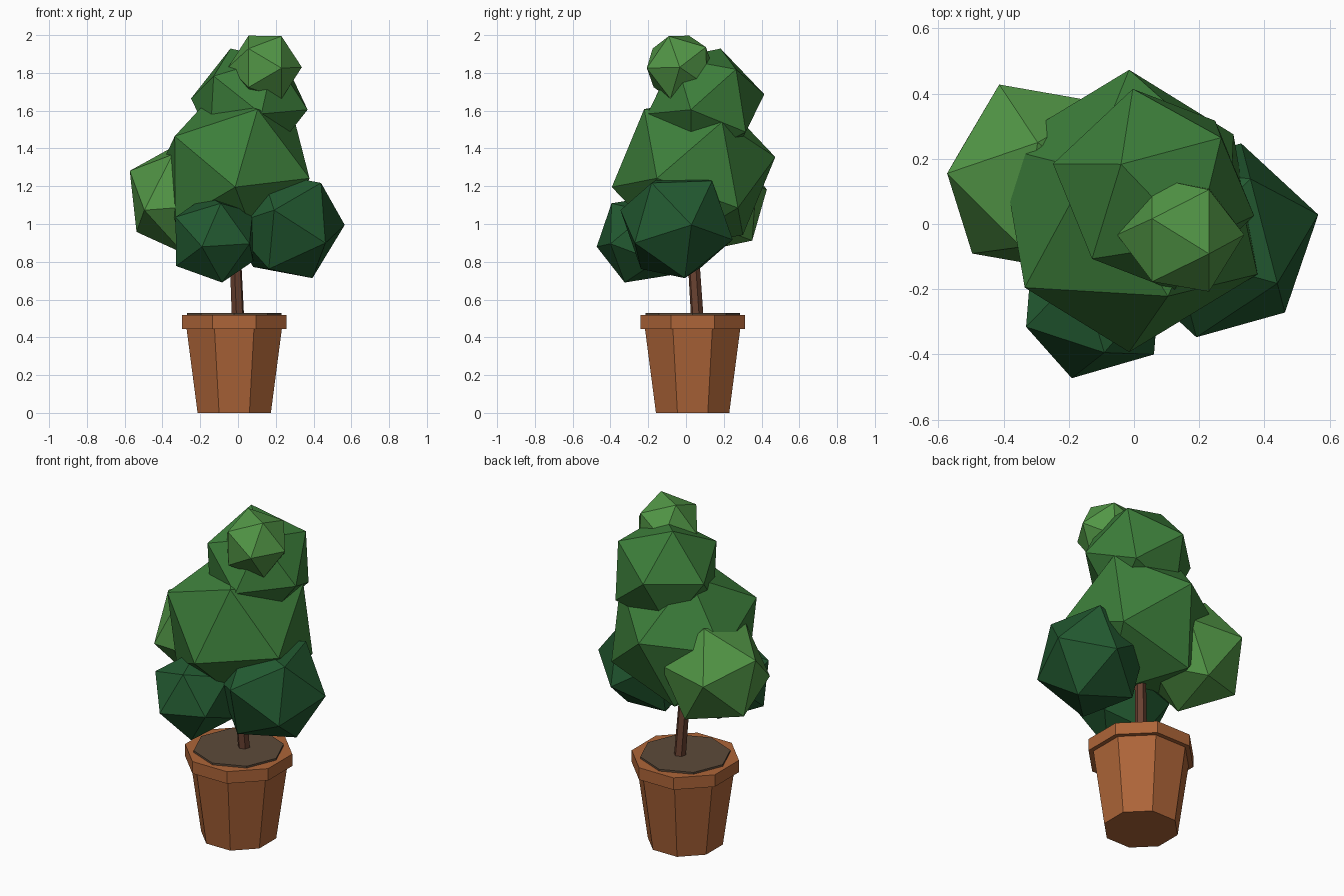
import bpy, bmesh, math
from mathutils import Vector, Matrix

if "Cube" in bpy.data.objects:
    bpy.data.objects.remove(bpy.data.objects["Cube"])


def material(name, rgb):
    m = bpy.data.materials.new(name)
    m.diffuse_color = (*rgb, 1)
    m.use_nodes = True
    m.node_tree.nodes["Principled BSDF"].inputs["Base Color"].default_value = m.diffuse_color
    return m


DARK = material("dark_leaf_green", (0.016, 0.10, 0.030))
MID = material("leaf_green", (0.045, 0.205, 0.042))
LIGHT = material("light_leaf_green", (0.084, 0.305, 0.061))
CLAY = material("terracotta", (0.42, 0.13, 0.04))
BARK = material("bark_brown", (0.14, 0.053, 0.03))
EARTH = material("soil_brown", (0.107, 0.069, 0.042))


def add_object(name, bm, mat):
    bmesh.ops.recalc_face_normals(bm, faces=bm.faces)
    mesh = bpy.data.meshes.new(name)
    bm.to_mesh(mesh)
    bm.free()
    mesh.materials.append(mat)
    obj = bpy.data.objects.new(name, mesh)
    bpy.context.collection.objects.link(obj)
    return obj


def loft(name, rings, sides, turn, mat):
    """Closed solid through polygon rings given as (x, y, z, radius)."""
    bm = bmesh.new()
    loops = []
    for x, y, z, r in rings:
        angles = [turn + 2 * math.pi * i / sides for i in range(sides)]
        loops.append([bm.verts.new((x + r * math.cos(a), y + r * math.sin(a), z)) for a in angles])
    for low, high in zip(loops, loops[1:]):
        for i in range(sides):
            j = (i + 1) % sides
            bm.faces.new((low[i], low[j], high[j], high[i]))
    bm.faces.new(loops[0][::-1])
    bm.faces.new(loops[-1])
    return add_object(name, bm, mat)


def leaf_ball(name, centre, radius, pole, neighbour, mat):
    """Icosahedron turned so one corner points along pole and the next toward neighbour."""
    z = Vector(pole).normalized()
    side = Vector(neighbour)
    x = (side - z * side.dot(z)).normalized()
    y = z.cross(x)
    bm = bmesh.new()
    ring = []
    for k in range(2):
        s = 1 - 2 * k
        top = bm.verts.new(z * s * radius)
        loop = []
        for i in range(5):
            a = math.radians(72 * i + 36 * k)
            d = (x * math.cos(a) + y * math.sin(a)) * 2 + z * s
            loop.append(bm.verts.new(d / math.sqrt(5) * radius))
        for i in range(5):
            bm.faces.new((top, loop[i], loop[(i + 1) % 5]))
        ring.append(loop)
    for i in range(5):
        j = (i + 1) % 5
        bm.faces.new((ring[0][i], ring[1][i], ring[0][j]))
        bm.faces.new((ring[1][i], ring[1][j], ring[0][j]))
    bmesh.ops.transform(bm, matrix=Matrix.Translation(centre), verts=bm.verts)
    return add_object(name, bm, mat)


# Pot with its thick rim, and soil on top
PX, PY, FLAT = -0.02, 0.035, math.pi / 8
loft("pot", [(PX, PY, 0, 0.21), (PX, PY, 0.46, 0.275)], 8, FLAT, CLAY)
loft("pot_rim", [(PX, PY, 0.445, 0.30), (PX, PY, 0.517, 0.30)], 8, FLAT, CLAY)
loft("soil", [(PX, PY, 0.48, 0.25), (PX, PY, 0.528, 0.25)], 8, 0, EARTH)

# Slightly leaning trunk
loft("trunk", [(0, 0.06, 0.5, 0.034), (-0.03, 0.015, 1.2, 0.029)], 6, 0.3, BARK)

# Foliage
leaf_ball("main_foliage", (-0.015, 0.04, 1.275), 0.44, (0, -0.435, -0.08), (0.105, -0.255, 0.29), MID)
leaf_ball("upper_foliage", (0.06, 0.105, 1.635), 0.32, (-0.31, 0.08, 0.03), (-0.105, 0.075, 0.27), MID)
leaf_ball("top_foliage", (0.143, -0.033, 1.83), 0.195, (0.194, 0, 0), (0.097, 0.143, 0.11), LIGHT)
leaf_ball("left_foliage", (-0.292, 0.14, 1.14), 0.315, (-0.278, 0.015, 0.14), (-0.118, 0.29, 0.04), LIGHT)
leaf_ball("right_foliage", (0.26, -0.05, 0.995), 0.315, (0.31, 0.08, 0), (0.14, 0.184, 0.211), DARK)
leaf_ball("front_foliage", (-0.125, -0.235, 0.92), 0.25, (-0.065, -0.235, -0.04), (0.03, -0.145, 0.17), DARK)
